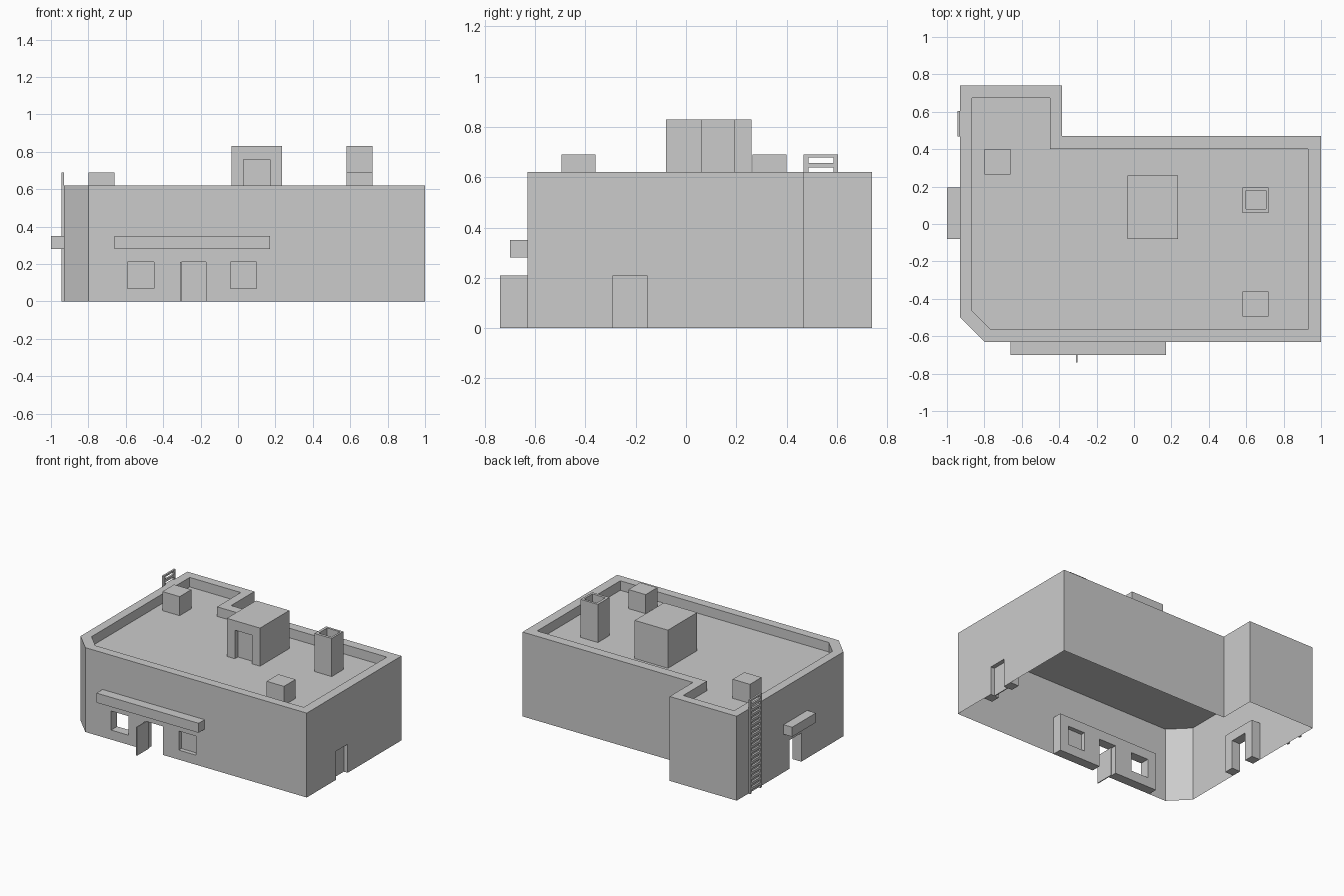
import bpy, bmesh
from mathutils import Vector

if "Cube" in bpy.data.objects:
    bpy.data.objects.remove(bpy.data.objects["Cube"])

OUTER = [(-0.80, -0.63), (1, -0.63), (1, 0.47), (-0.385, 0.47),
         (-0.385, 0.74), (-0.93, 0.74), (-0.93, -0.50)]
INNER = [(-0.765, -0.565), (0.93, -0.565), (0.93, 0.40), (-0.45, 0.40),
         (-0.45, 0.675), (-0.865, 0.675), (-0.865, -0.465)]
ROOF, TOP, T = 0.55, 0.62, 0.07


def finish(name, bm):
    bmesh.ops.remove_doubles(bm, verts=bm.verts, dist=1e-5)
    me = bpy.data.meshes.new(name)
    bm.to_mesh(me)
    bm.free()
    ob = bpy.data.objects.new(name, me)
    bpy.context.collection.objects.link(ob)
    return ob


def add_box(bm, x, y, z):
    vs = bmesh.ops.create_cube(bm, size=1)["verts"]
    for v in vs:
        v.co = [r[0] if c < 0 else r[1] for c, r in zip(v.co, (x, y, z))]


def box(name, x, y, z):
    bm = bmesh.new()
    add_box(bm, x, y, z)
    return finish(name, bm)


def face(bm, pts):
    bm.faces.new([bm.verts.new(p) for p in pts])


def wall(bm, p, q, s_range, z_range, holes):
    """Sheet along p->q, with rectangular holes (s0, s1, z0, z1)."""
    p, q = Vector((*p, 0)), Vector((*q, 0))
    d = (q - p).normalized()
    ss = sorted({*s_range, *(v for h in holes for v in h[:2])})
    zs = sorted({*z_range, *(v for h in holes for v in h[2:])})
    at = lambda s, z: p + d * s + Vector((0, 0, z))
    for a, b in zip(ss, ss[1:]):
        for c, e in zip(zs, zs[1:]):
            sm, zm = (a + b) / 2, (c + e) / 2
            if not any(h[0] < sm < h[1] and h[2] < zm < h[3] for h in holes):
                face(bm, [at(a, c), at(b, c), at(b, e), at(a, e)])


def cut(ob, x, y, z):
    c = box(ob.name + "_cutter", x, y, z)
    c.hide_render = True
    c.hide_viewport = False
    c.display_type = 'WIRE'
    m = ob.modifiers.new("recess", 'BOOLEAN')
    m.operation, m.object, m.solver = 'DIFFERENCE', c, 'EXACT'


# Thick wall panels: edge index -> (name, start, end, openings)
PANELS = {
    0: ("front_panel", 0.14, 0.97, [(0.21, 0.35, 0.07, 0.21),
                                    (0.49, 0.63, 0, 0.21),
                                    (0.76, 0.90, 0.07, 0.21)]),
    1: ("right_panel", 0.27, 0.545, [(0.34, 0.475, 0, 0.21)]),
    5: ("left_panel", 0.545, 0.82, [(0.615, 0.75, 0, 0.21)]),
}

# Hollow shell: walls, flat roof and parapet
bm = bmesh.new()
n = len(OUTER)
for i in range(n):
    p, q = OUTER[i], OUTER[(i + 1) % n]
    length = (Vector(q) - Vector(p)).length
    holes = []
    if i in PANELS:
        name, a, b, openings = PANELS[i]
        holes = [(a, b, 0, 0.28)]
        pb = bmesh.new()
        wall(pb, p, q, (a, b), (0, 0.28), openings)
        m = finish(name, pb).modifiers.new("thickness", 'SOLIDIFY')
        m.thickness, m.offset = T, -1
    wall(bm, p, q, (0, length), (0, TOP), holes)
    ip, iq = INNER[i], INNER[(i + 1) % n]
    face(bm, [(*p, TOP), (*q, TOP), (*iq, TOP), (*ip, TOP)])
    face(bm, [(*iq, ROOF), (*ip, ROOF), (*ip, TOP), (*iq, TOP)])
face(bm, [(*p, ROOF) for p in OUTER])
finish("building_shell", bm)

# Doors and window pane
box("front_door", (-0.31, -0.303), (-0.74, -0.60), (0, 0.21))
box("right_door", (0.962, 0.969), (-0.29, -0.155), (0, 0.21))
box("window_pane", (-0.04, 0.10), (-0.599, -0.592), (0.07, 0.21))

# Canopies
box("front_canopy", (-0.66, 0.17), (-0.70, -0.63), (0.28, 0.35))
box("left_canopy", (-1, -0.93), (-0.08, 0.195), (0.28, 0.35))

# Roof stair house with recessed door, and hollow chimney
stair = box("stair_house", (-0.035, 0.235), (-0.08, 0.26), (ROOF, 0.83))
cut(stair, (0.03, 0.17), (-0.2, -0.045), (0.5, 0.76))
chimney = box("chimney", (0.58, 0.72), (0.06, 0.195), (ROOF, 0.83))
cut(chimney, (0.60, 0.705), (0.08, 0.178), (0.76, 0.9))

# Roof vents
box("back_vent", (-0.80, -0.66), (0.265, 0.40), (ROOF, 0.69))
box("front_vent", (0.58, 0.72), (-0.495, -0.36), (ROOF, 0.69))

# Ladder on the left wall
bm = bmesh.new()
X = (-0.945, -0.931)
for y in (0.468, 0.587):
    add_box(bm, X, (y, y + 0.018), (0, 0.69))
for k in range(17):
    z = 0.639 - 0.0385 * k
    add_box(bm, X, (0.486, 0.587), (z, z + 0.018))
add_box(bm, X, (0.486, 0.587), (0.678, 0.69))
finish("ladder", bm)
